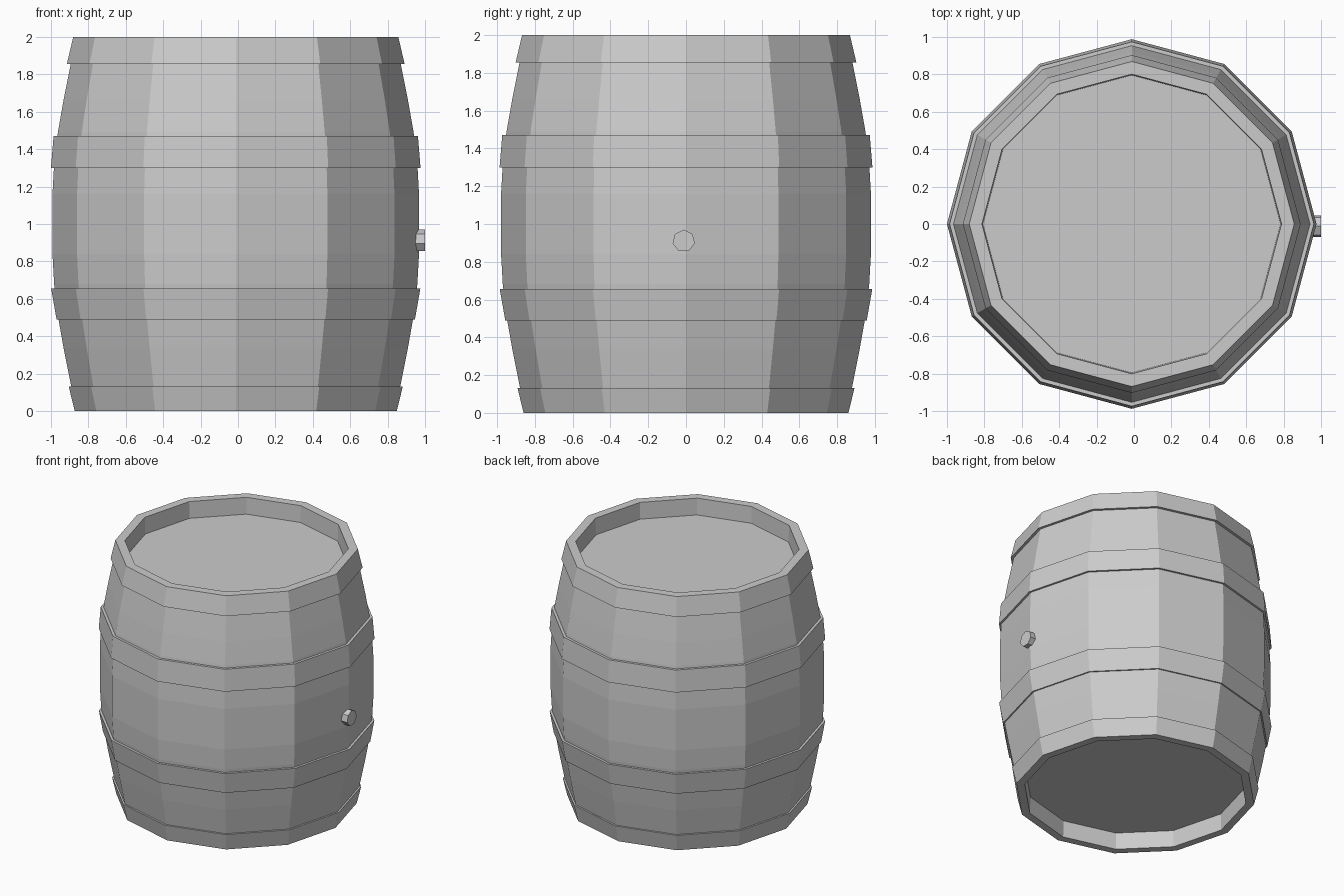
import bpy, bmesh
from math import sin, cos, pi

if "Cube" in bpy.data.objects:
    bpy.data.objects.remove(bpy.data.objects["Cube"])

SIDES = 12
CX = -0.012


def lathe(name, profile, closed=False):
    """Revolve (radius, z) points into a flat-sided shape; cap the ends unless closed."""
    bm = bmesh.new()
    rings = [[bm.verts.new((r * cos(2 * pi * i / SIDES), r * sin(2 * pi * i / SIDES), z))
              for i in range(SIDES)] for r, z in profile]
    pairs = list(zip(rings, rings[1:]))
    if closed:
        pairs.append((rings[-1], rings[0]))
    else:
        bm.faces.new(rings[0])
        bm.faces.new(rings[-1])
    for a, b in pairs:
        for i in range(SIDES):
            j = (i + 1) % SIDES
            bm.faces.new((a[i], a[j], b[j], b[i]))
    bmesh.ops.recalc_face_normals(bm, faces=bm.faces)
    mesh = bpy.data.meshes.new(name)
    bm.to_mesh(mesh)
    bm.free()
    ob = bpy.data.objects.new(name, mesh)
    ob.location.x = CX
    bpy.context.collection.objects.link(ob)
    return ob


# Bulging body with a recessed head at each end
half = [(0.795, 0.13), (0.80, 0.0), (0.85, 0.0), (0.88, 0.14), (0.92, 0.34),
        (0.95, 0.51), (0.97, 0.68), (0.979, 0.84)]
lathe("barrel_body", half + [(r, 2 - z) for r, z in reversed(half)])

# Four hoops: bottom z, bottom radius, top z, top radius
hoops = {
    "bottom_hoop": (0.0, 0.86, 0.132, 0.892),
    "lower_hoop": (0.49, 0.957, 0.655, 0.986),
    "upper_hoop": (1.30, 0.987, 1.47, 0.973),
    "top_hoop": (1.855, 0.902, 2.0, 0.868),
}
for name, (z0, r0, z1, r1) in hoops.items():
    t = 0.04
    lathe(name, [(r0 - t, z0), (r0, z0), (r1, z1), (r1 - t, z1)], closed=True)

# Seven-sided bung on the right side
bpy.ops.mesh.primitive_cylinder_add(vertices=7, radius=0.06, depth=0.1,
                                    location=(0.95, -0.012, 0.91),
                                    rotation=(pi / 2, 0, pi / 2))
bpy.context.object.name = "bung"
